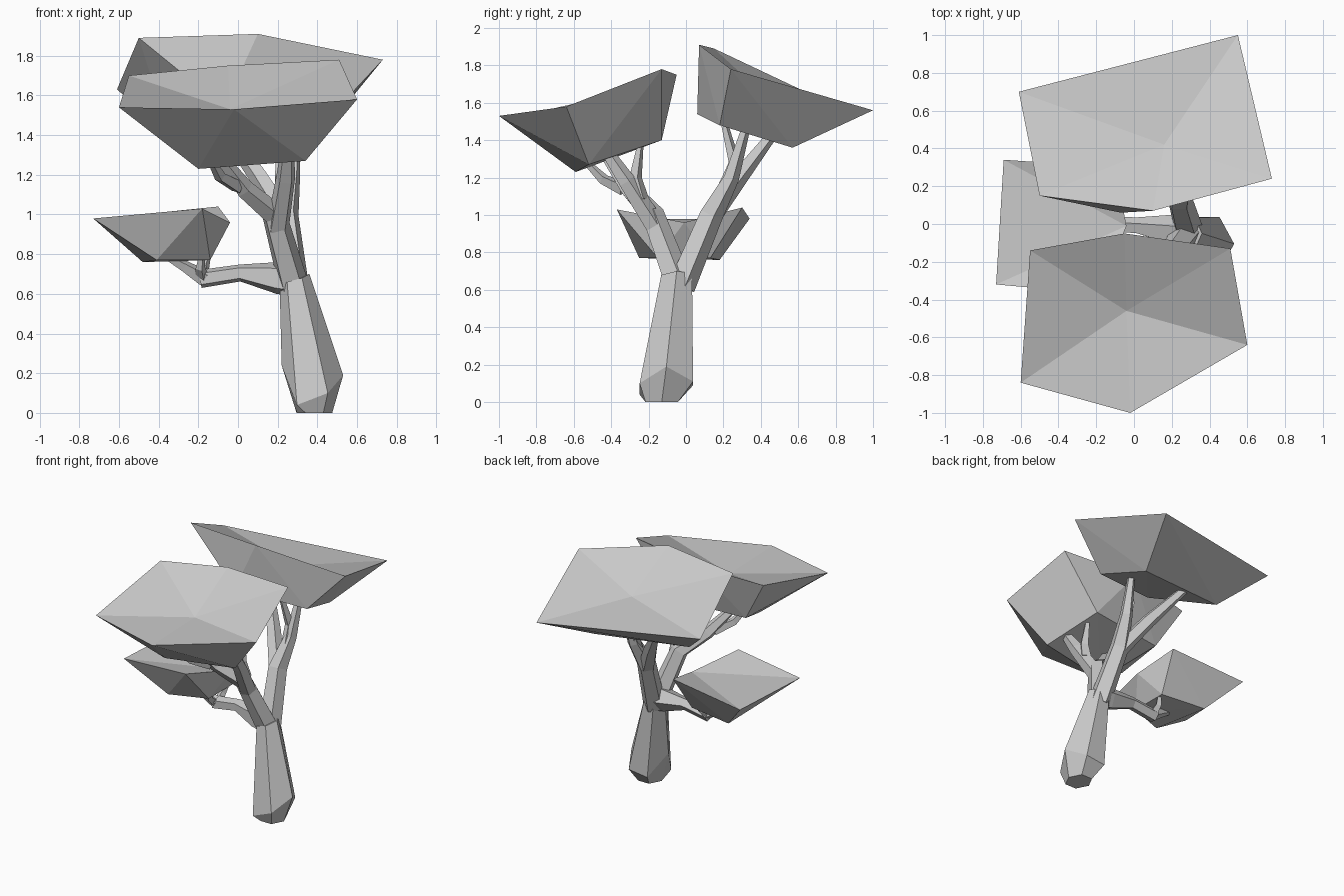
import bpy, bmesh, math
from mathutils import Vector

if "Cube" in bpy.data.objects:
    bpy.data.objects.remove(bpy.data.objects["Cube"])


def finish(name, bm):
    bmesh.ops.recalc_face_normals(bm, faces=bm.faces[:])
    me = bpy.data.meshes.new(name)
    bm.to_mesh(me)
    bm.free()
    ob = bpy.data.objects.new(name, me)
    bpy.context.collection.objects.link(ob)
    return ob


def canopy(name, rim, low, link, hub):
    """Faceted crown: rim loop, smaller lower loop, link = lower point under each rim point.
    hub is a top centre point, or the index of the rim point the top fans from."""
    bm = bmesh.new()
    r = [bm.verts.new(p) for p in rim]
    l = [bm.verts.new(p) for p in low]
    h = r[hub] if isinstance(hub, int) else bm.verts.new(hub)
    for i in range(len(r)):
        j = (i + 1) % len(r)
        if h not in (r[i], r[j]):
            bm.faces.new((r[i], r[j], h))
        side = [r[i], r[j], l[link[j]]]
        if link[i] != link[j]:
            side.append(l[link[i]])
        bm.faces.new(side)
    bm.faces.new(l)
    bmesh.ops.triangulate(bm, faces=bm.faces[:])
    return finish(name, bm)


def skin(name, rings):
    """Bridge rings of points and cap both ends."""
    bm = bmesh.new()
    rings = [[bm.verts.new(p) for p in ring] for ring in rings]
    for a, b in zip(rings, rings[1:]):
        for k in range(len(a)):
            n = (k + 1) % len(a)
            bm.faces.new((a[k], a[n], b[n], b[k]))
    bm.faces.new(rings[0])
    bm.faces.new(rings[-1])
    return finish(name, bm)


def limb(name, path, sides=5, twist=0.0):
    """Tapered faceted tube along (x, y, z, radius) points."""
    pts = [Vector(p[:3]) for p in path]
    rings = []
    for i, p in enumerate(pts):
        d = (pts[min(i + 1, len(pts) - 1)] - pts[max(i - 1, 0)]).normalized()
        ref = Vector((1, 0, 0)) if abs(d.x) < 0.8 else Vector((0, 0, 1))
        u = (ref - d * ref.dot(d)).normalized()
        v = d.cross(u)
        angles = [twist + math.tau * k / sides for k in range(sides)]
        rings.append([p + path[i][3] * (u * math.cos(a) + v * math.sin(a)) for a in angles])
    return skin(name, rings)


# Three crowns
canopy("front_canopy",
       [(-.55, -.14, 1.70), (-.05, -.05, 1.75), (.51, -.13, 1.78),
        (.60, -.64, 1.58), (-.02, -1.0, 1.53), (-.60, -.84, 1.54)],
       [(-.36, -.20, 1.38), (.22, -.13, 1.40), (.34, -.52, 1.27), (-.20, -.59, 1.23)],
       [0, 1, 1, 2, 3, 3], (-.04, -.46, 1.53))
canopy("back_canopy",
       [(-.50, .15, 1.89), (.10, .07, 1.91), (.73, .24, 1.78),
        (.55, 1.0, 1.56), (-.61, .70, 1.63)],
       [(-.07, .06, 1.54), (.45, .18, 1.48), (.37, .57, 1.36), (-.35, .46, 1.41)],
       [0, 0, 1, 2, 3], (.16, .42, 1.64))
canopy("side_canopy",
       [(-.73, -.32, .98), (-.69, .34, .98), (-.10, .30, 1.04),
        (-.04, -.01, .96), (-.18, -.37, 1.03)],
       [(-.41, -.25, .77), (-.48, .18, .76), (-.14, .13, .77), (-.14, -.15, .77)],
       [0, 1, 2, 3, 0], 3)

# Trunk: six-sided, with an uneven foot ring
trunk = []
for cx, cy, rx, ry, heights in [
        (.385, -.13, .09, .10, [0] * 6),
        (.375, -.105, .155, .165, [.19, .11, .09, .24, .04, .10]),
        (.285, -.05, .075, .095, [.70, .69, .68, .64, .66, .68])]:
    trunk.append([(cx + rx * math.cos(math.tau * k / 6), cy + ry * math.sin(math.tau * k / 6), z)
                  for k, z in enumerate(heights)])
skin("trunk", trunk)

# Limbs and their twigs
branches = {
    "front_limb": [(.285, -.04, .62, .08), (.18, -.18, 1.0, .065), (.03, -.30, 1.13, .05),
                   (-.10, -.42, 1.30, .03)],
    "front_limb_fork": [(.20, -.16, .93, .06), (.24, -.32, 1.18, .05), (.25, -.42, 1.33, .035)],
    "front_limb_twig": [(.00, -.33, 1.14, .04), (-.09, -.44, 1.19, .03), (-.14, -.53, 1.28, .018)],
    "front_limb_shoot": [(.23, -.24, 1.08, .045), (.22, -.27, 1.20, .035), (.21, -.24, 1.40, .015)],
    "back_limb": [(.285, -.03, .62, .08), (.24, .13, 1.0, .068), (.27, .24, 1.2, .045),
                  (.29, .32, 1.47, .025)],
    "back_limb_fork": [(.24, .12, .98, .06), (.10, .28, 1.20, .05), (-.07, .46, 1.43, .03)],
    "back_limb_twig": [(.26, .20, 1.13, .04), (.25, .26, 1.28, .033), (.22, .20, 1.51, .018)],
    "side_limb": [(.29, -.04, .67, .09), (.20, -.035, .68, .085), (.01, -.01, .705, .045),
                  (-.19, -.005, .675, .048)],
    "side_twig_outer": [(-.17, -.01, .68, .045), (-.27, -.03, .74, .03), (-.38, -.05, .80, .015)],
    "side_twig_left": [(-.18, -.01, .68, .035), (-.19, -.07, .73, .025), (-.18, -.10, .80, .015)],
    "side_twig_right": [(-.17, 0, .68, .035), (-.17, .06, .73, .025), (-.15, .10, .80, .015)],
}
for name, path in branches.items():
    limb(name, path, 5 if path[0][3] > .05 else 4, .3)
